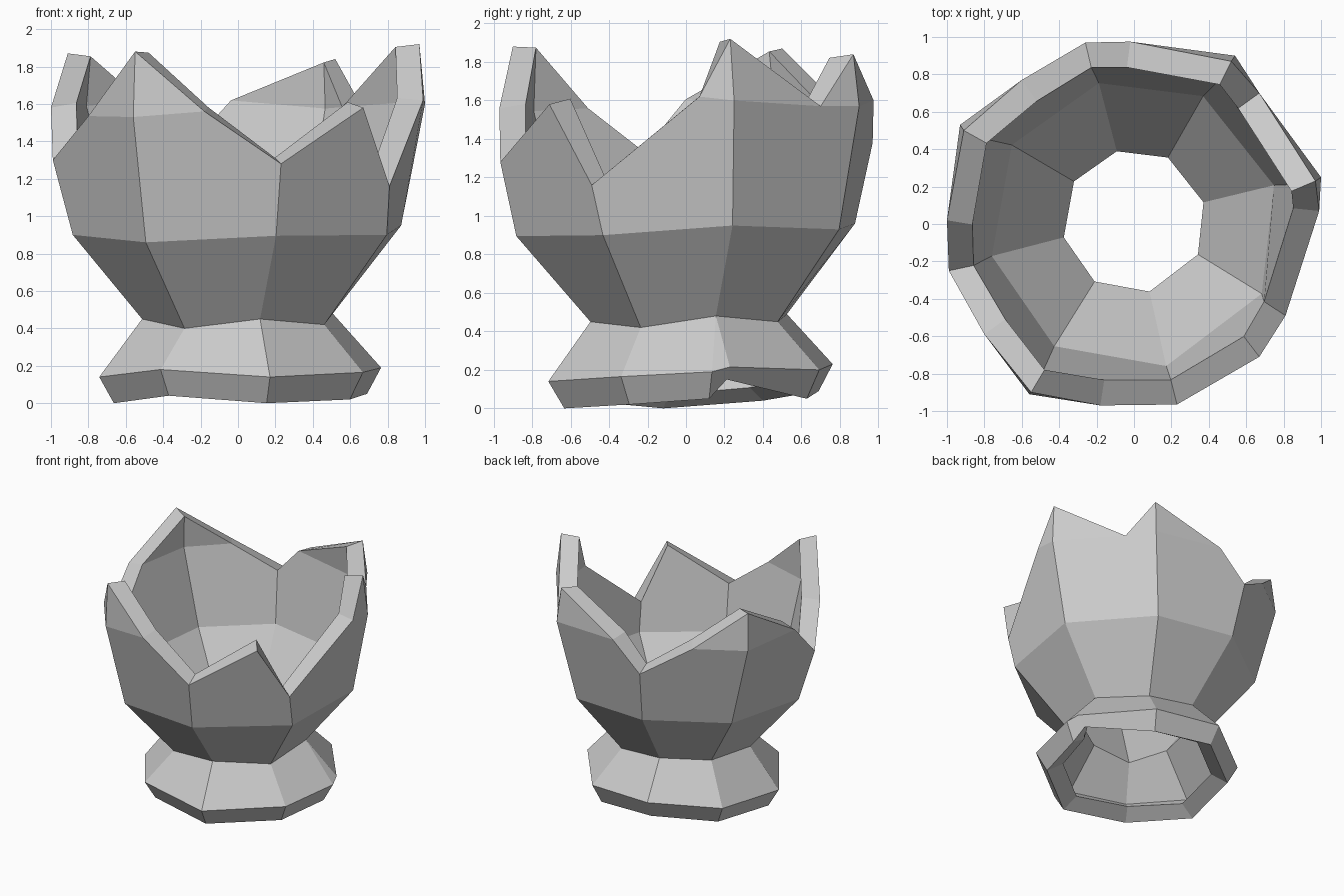
import bpy, bmesh
from math import cos, sin, radians

if "Cube" in bpy.data.objects:
    bpy.data.objects.remove(bpy.data.objects["Cube"])

# Eight uneven wall columns, counter-clockwise seen from above
ANGLES = [15.5, 61.5, 104, 147, 192.5, 237, 283, 331.5]

bm = bmesh.new()


def ring(radius, shift, heights):
    """Octagonal ring, shifted slightly back, with a height for each column."""
    return [bm.verts.new((radius * cos(radians(a)), radius * sin(radians(a)) + shift, z))
            for a, z in zip(ANGLES, heights)]


def points(coords):
    return [bm.verts.new(c) for c in coords]


# Foot, waist and belly rings
foot = ring(0.68, 0.03, [0.15, 0.05, 0.09, 0.04, 0.00, 0.04, 0.00, 0.02])
knee = ring(0.76, 0.025, [0.215, 0.20, 0.23, 0.18, 0.14, 0.18, 0.14, 0.165])
waist = ring(0.525, 0.015, [0.48, 0.45, 0.49, 0.47, 0.45, 0.40, 0.45, 0.42])
belly = ring(0.905, 0.0, [0.95, 0.93, 0.96, 0.93, 0.90, 0.86, 0.895, 0.90])

# Second corner beside column 0, where the foot is chipped
chip_foot, chip_knee = points([(0.69, 0.12, 0.05), (0.765, 0.135, 0.19)])

# Shoulder points on the columns, and broken rim points between them
shoulder = points([(1.00, 0.25, 1.60), (0.54, 0.90, 1.57), (-0.26, 0.97, 1.38),
                   (-0.93, 0.53, 1.58), (-0.99, -0.25, 1.30), (-0.56, -0.91, 1.53),
                   (0.23, -0.965, 1.28), (0.81, -0.49, 1.16)])
between = points([(0.67, 0.70, 1.57), (-0.02, 0.975, 1.60), (-0.60, 0.77, 1.60),
                  (-1.00, 0.02, 1.58), (-0.80, -0.59, 1.535), (-0.18, -0.97, 1.56),
                  (0.67, -0.71, 1.58), (0.99, 0.07, 1.62)])
# Jagged peaks standing on four of the columns
peaks = {0: (0.97, 0.23, 1.92), 1: (0.52, 0.87, 1.84),
         3: (-0.91, 0.50, 1.87), 5: (-0.55, -0.90, 1.88)}

# Wall panels, column by column
for i in range(8):
    j = (i + 1) % 8
    foot_j = chip_foot if j == 0 else foot[j]
    knee_j = chip_knee if j == 0 else knee[j]
    bm.faces.new((foot[i], foot_j, knee_j, knee[i]))
    bm.faces.new((knee[i], knee_j, waist[j], waist[i]))
    bm.faces.new((waist[i], waist[j], belly[j], belly[i]))
    bm.faces.new((belly[i], belly[j], shoulder[j], between[i], shoulder[i]))
    if i in peaks:
        tip = bm.verts.new(peaks[i])
        bm.faces.new((shoulder[i], between[i], tip))
        bm.faces.new((between[i - 1], shoulder[i], tip))

# Chip panels
bm.faces.new((chip_foot, foot[0], knee[0], chip_knee))
bm.faces.new((chip_knee, knee[0], waist[0]))

mesh = bpy.data.meshes.new("broken_pot")
bm.to_mesh(mesh)
bm.free()
pot = bpy.data.objects.new("broken_pot", mesh)
bpy.context.collection.objects.link(pot)

# Wall thickness, grown inwards
wall = pot.modifiers.new("wall", 'SOLIDIFY')
wall.thickness = 0.14
wall.offset = -1
